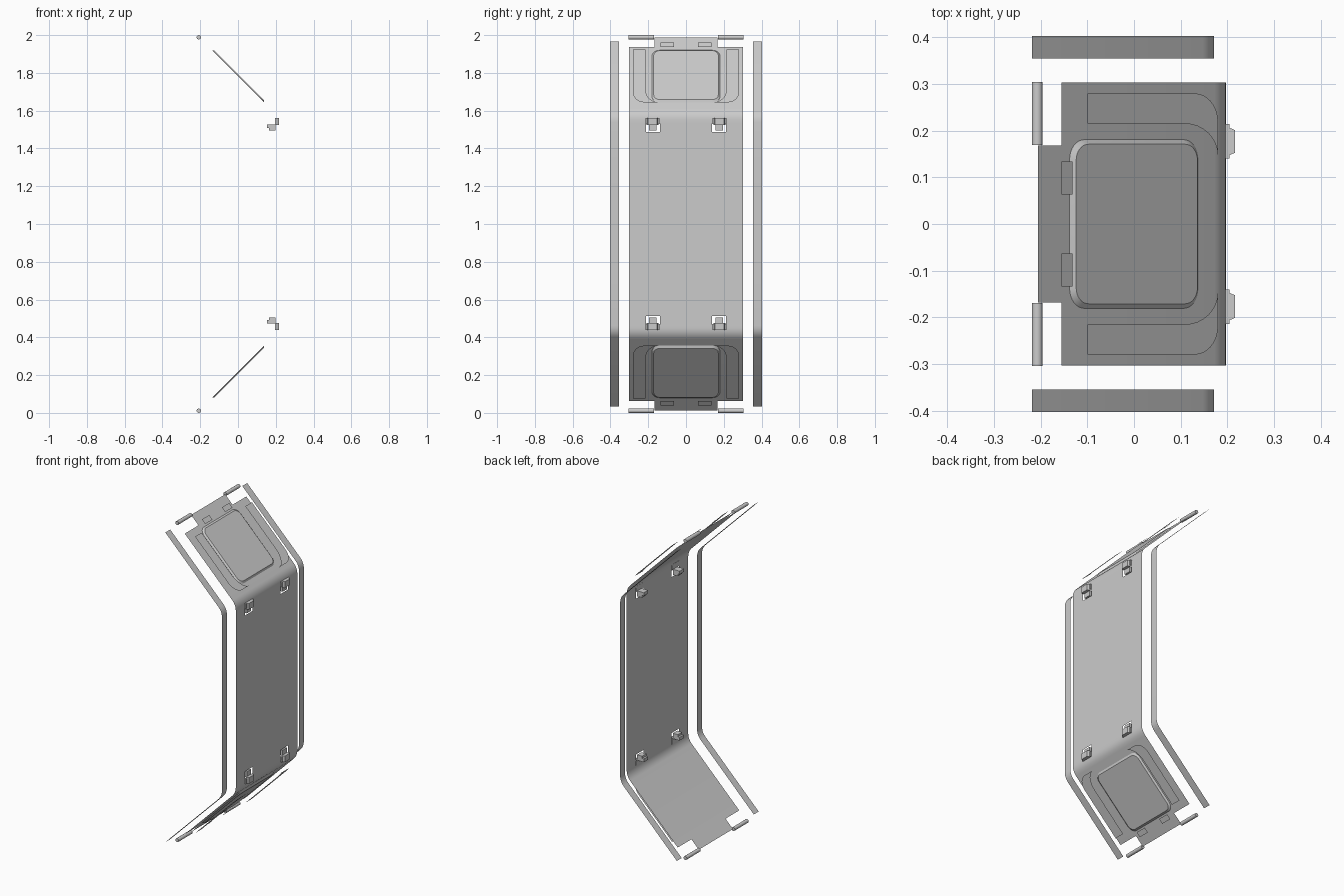
import bpy, math

if "Cube" in bpy.data.objects:
    bpy.data.objects.remove(bpy.data.objects["Cube"])

grey = bpy.data.materials.new("plain grey")
grey.diffuse_color = (0.6, 0.6, 0.6, 1)
grey.use_nodes = True
grey.node_tree.nodes["Principled BSDF"].inputs["Base Color"].default_value = grey.diffuse_color

SLOPE = 1.782          # x + z on the upper 45 degree slope of the panel


def build(name, verts, faces, my=False, mz=False):
    """Make an object; optionally repeat its shape across y = 0 and z = 1."""
    for on, flip in ((my, lambda v: (v[0], -v[1], v[2])),
                     (mz, lambda v: (v[0], v[1], 2 - v[2]))):
        if on:
            n = len(verts)
            verts = verts + [flip(v) for v in verts]
            faces = faces + [tuple(i + n for i in reversed(f)) for f in faces]
    me = bpy.data.meshes.new(name)
    me.from_pydata(verts, [], faces)
    me.materials.append(grey)
    ob = bpy.data.objects.new(name, me)
    bpy.context.collection.objects.link(ob)
    bpy.ops.object.select_all(action='DESELECT')
    ob.select_set(True)
    bpy.context.view_layer.objects.active = ob
    bpy.ops.object.shade_smooth_by_angle(angle=math.radians(30))
    return ob


def bent_profile(x, s, xs_end, z_rows, t=0.035, steps=5):
    """Upright sheet profile at x, rounded into 45 degree slopes at both ends."""
    zc = s - x
    k = t * math.sqrt(0.5)
    r = t / math.tan(math.radians(22.5))
    upper = [(x, z) for z in z_rows]
    for i in range(steps + 1):
        a = math.radians(45) * i / steps
        upper.append((x - r + r * math.cos(a), zc - t + r * math.sin(a)))
    upper += [(e, s - e) for e in xs_end]
    return [(px, 2 - pz) for px, pz in reversed(upper)] + upper


def sheet(name, profile, ys, keep=lambda x, y, z: True, my=False):
    """Sweep a profile across y, leaving out cells the rule rejects."""
    n = len(ys)
    verts = [(x, y, z) for x, z in profile for y in ys]
    faces = []
    for i in range(len(profile) - 1):
        for j in range(n - 1):
            f = (i * n + j, i * n + j + 1, (i + 1) * n + j + 1, (i + 1) * n + j)
            c = [sum(verts[q][a] for q in f) / 4 for a in range(3)]
            if keep(*c):
                faces.append(f)
    return build(name, verts, faces, my=my)


def arc(cx, cy, rx, ry, a0, a1, n=8):
    return [(cx + rx * math.cos(math.radians(a0 + (a1 - a0) * i / n)),
             cy + ry * math.sin(math.radians(a0 + (a1 - a0) * i / n)))
            for i in range(n + 1)]


def on_slope(pts, s):
    return [(x, y, s - x) for x, y in pts]


def rounded_rect(x0, x1, h, rx, ry):
    return (arc(x1 - rx, h - ry, rx, ry, 0, 90) + arc(x0 + rx, h - ry, rx, ry, 90, 180)
            + arc(x0 + rx, ry - h, rx, ry, 180, 270) + arc(x1 - rx, ry - h, rx, ry, 270, 360))


def prism(name, outline, half_a, half_b, yc):
    """Extrude an x-z outline along y; half_b is the half width at the far +x side."""
    xm = max(p[0] for p in outline)
    n = len(outline)
    verts = []
    for sgn in (-1, 1):
        for x, z in outline:
            verts.append((x, yc + sgn * (half_b if x > xm - 1e-4 else half_a), z))
    faces = [tuple(range(n)), tuple(reversed(range(n, 2 * n)))]
    faces += [(i, i + n, (i + 1) % n + n, (i + 1) % n) for i in range(n)]
    return build(name, verts, faces, my=True, mz=True)


# Main bent panel with corner notches and four clip openings
def panel_rule(x, y, z):
    if x < -0.155 and abs(y) > 0.168:
        return False
    return not (0.137 < abs(y) < 0.213 and 0.486 < abs(z - 1) < 0.532)


half = [0.137, 0.168, 0.213, 0.303]
sheet("main_panel", bent_profile(0.197, SLOPE, [-0.155, -0.206], [1.486, 1.532]),
      [-y for y in reversed(half)] + half, panel_rule)

# Narrow side strips
sheet("side_strips", bent_profile(0.172, 1.746, [-0.219], [1.2]),
      [0.355, 0.403], my=True)

# Raised hatch with bevelled rim on each slope
base = on_slope(rounded_rect(-0.138, 0.138, 0.181, 0.032, 0.042), SLOPE)
lid = on_slope(rounded_rect(-0.130, 0.130, 0.171, 0.026, 0.034), SLOPE)
lid = [(x + 0.006, y, z + 0.006) for x, y, z in lid]
n = len(base)
build("hatches", base + lid,
      [(i, (i + 1) % n, (i + 1) % n + n, i + n) for i in range(n)]
      + [tuple(range(n, 2 * n))], mz=True)

# Curved trim sheets floating beside each hatch
trim = ([(-0.1, 0.28), (-0.1, 0.215)] + arc(0.11, 0.145, 0.07, 0.07, 90, 0)
        + arc(0.13, 0.22, 0.05, 0.06, 0, 90))
build("curved_trims", on_slope(trim, 1.824), [tuple(range(len(trim)))], my=True, mz=True)

# Small hinge plates at the hatch edge
plate = [(-0.155, 0.063), (-0.132, 0.063), (-0.132, 0.134), (-0.155, 0.134)]
build("hinge_plates", on_slope(plate, 1.806), [(0, 1, 2, 3)], my=True, mz=True)

# Hinge rods in the notches
N = 16
verts = [(-0.2075 + 0.0115 * math.cos(2 * math.pi * i / N), y,
          1.9885 + 0.0115 * math.sin(2 * math.pi * i / N))
         for y in (0.169, 0.304) for i in range(N)]
build("hinge_rods", verts,
      [(i, i + N, (i + 1) % N + N, (i + 1) % N) for i in range(N)]
      + [tuple(range(N)), tuple(reversed(range(N, 2 * N)))], my=True, mz=True)


# Clips: inner block with a step, flat pad, tapered hook
def rect(x0, x1, z0, z1):
    return [(x0, z0), (x1, z0), (x1, z1), (x0, z1)]


prism("clip_block", [(0.165, 1.494), (0.199, 1.494), (0.199, 1.528), (0.153, 1.528),
                     (0.153, 1.508), (0.165, 1.508)], 0.021, 0.021, 0.176)
prism("clip_pad", rect(0.195, 0.205, 1.530, 1.562), 0.037, 0.037, 0.177)
prism("clip_hook", rect(0.199, 0.217, 1.524, 1.562), 0.032, 0.024, 0.177)
